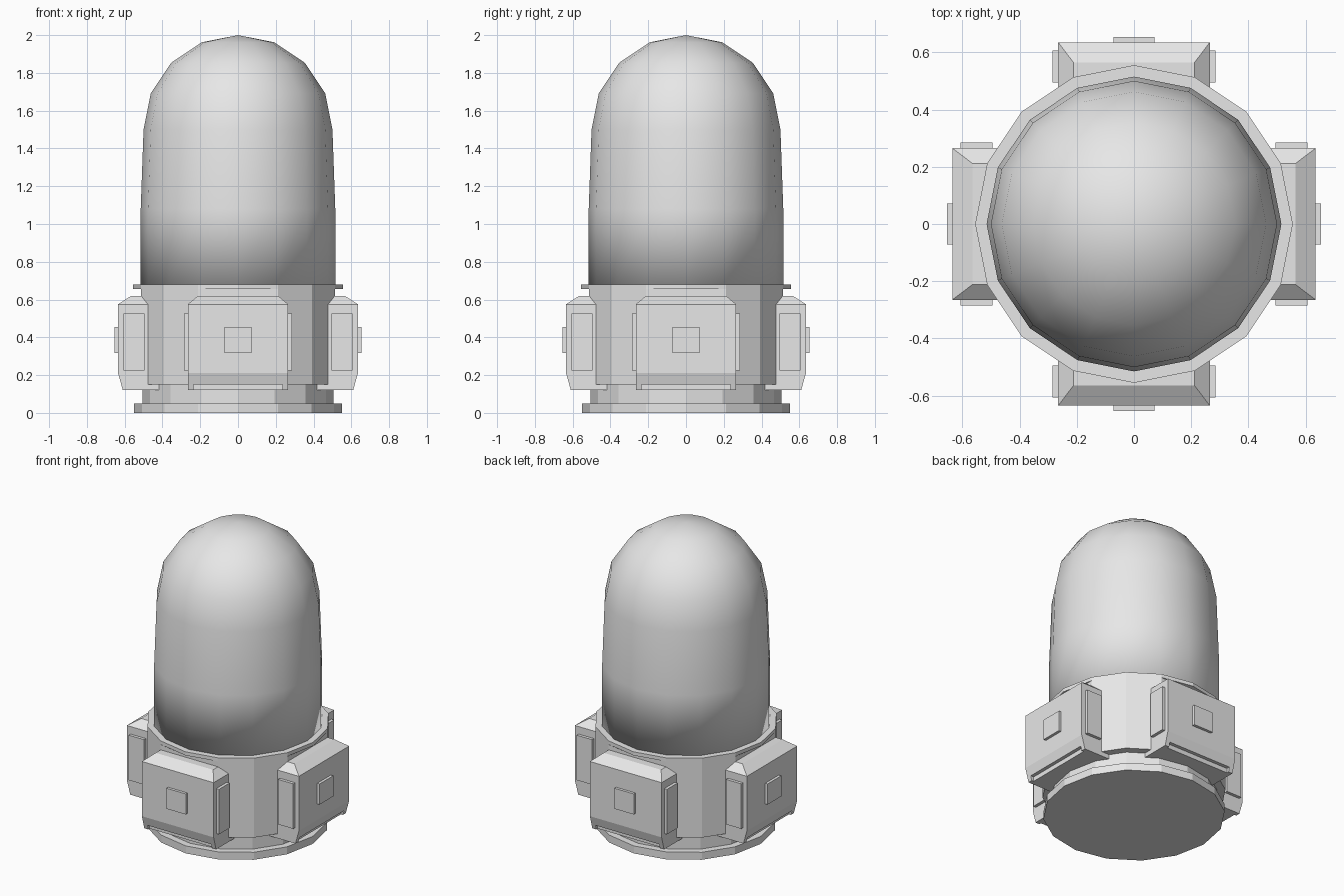
import bpy, bmesh
from math import sin, cos, pi, radians
from mathutils import Matrix, Vector

old = bpy.data.objects.get("Cube")
if old:
    bpy.data.objects.remove(old)

SIDES = 16
GREY = (0.8, 0.8, 0.8, 1)
mat = bpy.data.materials.new("light grey")
mat.use_nodes = True
mat.diffuse_color = GREY
mat.node_tree.nodes["Principled BSDF"].inputs["Base Color"].default_value = GREY


def finish(bm, name, smooth=False):
    bmesh.ops.recalc_face_normals(bm, faces=bm.faces[:])
    mesh = bpy.data.meshes.new(name)
    for f in bm.faces:
        f.smooth = smooth
    bm.to_mesh(mesh)
    bm.free()
    mesh.materials.append(mat)
    obj = bpy.data.objects.new(name, mesh)
    bpy.context.collection.objects.link(obj)
    return obj


def lathe(name, profile, smooth=False, flat_sides=()):
    """Stack rings of (radius, z); rings in flat_sides lose the corner on each axis."""
    bm = bmesh.new()
    rings = []
    for k, (r, z) in enumerate(profile):
        ring = []
        for i in range(SIDES):
            a = 2 * pi * i / SIDES
            rr = r * cos(pi / 8) if k in flat_sides and i % 4 == 0 else r
            ring.append(bm.verts.new((rr * cos(a), rr * sin(a), z)))
        rings.append(ring)
    for low, high in zip(rings, rings[1:]):
        for i in range(SIDES):
            j = (i + 1) % SIDES
            bm.faces.new((low[i], low[j], high[j], high[i]))
    bm.faces.new(rings[0])
    bm.faces.new(rings[-1])
    bmesh.ops.remove_doubles(bm, verts=bm.verts[:], dist=0.0005)
    return finish(bm, name, smooth)


def hull(bm, points):
    verts = [bm.verts.new(p) for p in points]
    bmesh.ops.convex_hull(bm, input=verts)


def box(bm, x0, x1, y0, y1, z0, z1):
    hull(bm, [(x, y, z) for x in (x0, x1) for y in (y0, y1) for z in (z0, z1)])


# Stepped base and collar
lathe("base_disc", [(0.55, 0), (0.55, 0.05)])
lathe("base_neck", [(0.505, 0.04), (0.505, 0.16)])
lathe("collar", [(0.555, 0.15), (0.555, 0.655), (0.555, 0.656), (0.555, 0.68)],
      flat_sides=(0, 1))

# Dome: tapered cylinder closed by a half sphere
dome = [(0.515, 0.675), (0.515, 1.08)]
dome += [(0.5 * cos(a), 1.5 + 0.5 * sin(a)) for a in (pi / 8 * i for i in range(4))]
bm_dome = lathe("dome", dome + [(0.0001, 2.0)], smooth=True)


# Four pods round the collar, each modelled facing +x
def pod(name, angle):
    bm = bmesh.new()
    W, IN = 0.265, 0.41
    body = []
    for s in (-1, 1):
        body += [(x, s * 0.212, 0.62) for x in (0.5, 0.565)]
        body += [(x, s * W, 0.575) for x in (IN, 0.635)]
        body += [(0.635, s * W, 0.21), (0.618, s * W, 0.15), (IN, s * W, 0.15)]
    hull(bm, body)
    # lower lip with a slot between two end blocks
    box(bm, IN, 0.595, -W, W, 0.12, 0.151)
    for s in (-1, 1):
        hull(bm, [(x, s * y, z) for y in (0.235, W)
                  for x, z in ((0.58, 0.12), (0.61, 0.12), (0.618, 0.15), (0.58, 0.15))])
        # end plates
        y0, y1 = sorted((s * 0.255, s * 0.285))
        box(bm, 0.495, 0.607, y0, y1, 0.225, 0.525)
    # square boss on the outer face
    box(bm, 0.62, 0.653, -0.072, 0.072, 0.318, 0.455)
    bmesh.ops.dissolve_limit(bm, angle_limit=radians(1), verts=bm.verts[:], edges=bm.edges[:])
    bmesh.ops.rotate(bm, verts=bm.verts[:], cent=Vector(), matrix=Matrix.Rotation(angle, 3, "Z"))
    finish(bm, name)


for i, side in enumerate(("left", "back", "right", "front")):
    pod(side + "_pod", i * pi / 2)
